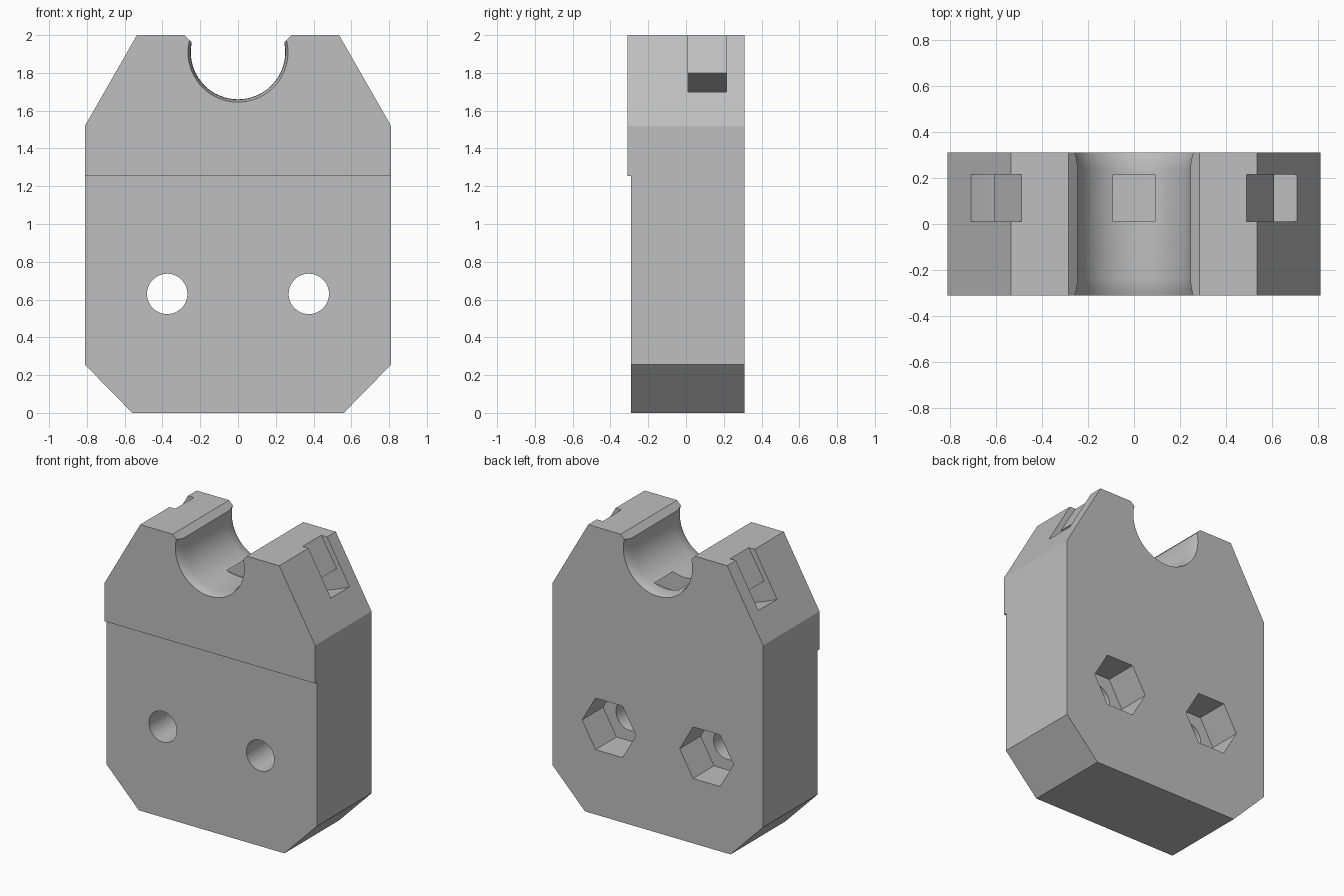
import bpy, bmesh
from math import sin, cos, pi, radians, asin

cube = bpy.data.objects.get("Cube")
if cube:
    bpy.data.objects.remove(cube, do_unlink=True)

grey = bpy.data.materials.new("light grey")
grey.use_nodes = True
colour = (0.52, 0.52, 0.52, 1)
grey.diffuse_color = colour
grey.node_tree.nodes["Principled BSDF"].inputs["Base Color"].default_value = colour


def loft(name, rings):
    """Closed solid through rings of (x, y, z) points with equal counts."""
    bm = bmesh.new()
    loops = [[bm.verts.new(p) for p in ring] for ring in rings]
    n = len(loops[0])
    for a, b in zip(loops, loops[1:]):
        for i in range(n):
            j = (i + 1) % n
            bm.faces.new((a[i], a[j], b[j], b[i]))
    bm.faces.new(loops[0])
    bm.faces.new(loops[-1])
    bmesh.ops.recalc_face_normals(bm, faces=bm.faces)
    mesh = bpy.data.meshes.new(name)
    bm.to_mesh(mesh)
    bm.free()
    mesh.materials.append(grey)
    obj = bpy.data.objects.new(name, mesh)
    bpy.context.collection.objects.link(obj)
    return obj


def prism(name, profile, y0, y1):
    """Extrude an (x, z) profile along y."""
    return loft(name, [[(x, y, z) for x, z in profile] for y in (y0, y1)])


def circle(cx, cz, r, n):
    return [(cx + r * cos(2 * pi * i / n), cz + r * sin(2 * pi * i / n)) for i in range(n)]


def arc(cz, r, half_angle, n):
    """Arc hanging below (0, cz), from -x to +x."""
    angles = [half_angle * (2 * i / n - 1) for i in range(n + 1)]
    return [(r * sin(a), cz - r * cos(a)) for a in angles]


# Main block with chamfered corners
right = [(0.56, 0), (0.81, 0.255), (0.81, 1.52), (0.535, 2)]
block = prism("clamp_block", right + [(-x, z) for x, z in reversed(right)], -0.31, 0.31)
cutters = []

# Shallow step across the lower front
cutters.append(prism("front_step_cutter", [(-1, -0.1), (1, -0.1), (1, 1.255), (-1, 1.255)], -0.5, -0.29))

# Cradle bore, flared softly at both ends
rings = []
ys = [-0.33, -0.31, -0.285, -0.26, -0.23]
radii = [0.267, 0.265, 0.257, 0.252, 0.25]
for y, r in list(zip(ys, radii)) + [(-y, r) for y, r in reversed(list(zip(ys, radii)))]:
    rings.append([(x, y, z) for x, z in circle(0, 1.91, r, 64)])
cutters.append(loft("bore_cutter", rings))

# Bevelled mouth of the bore
cutters.append(prism("mouth_cutter", [(-0.24, 1.955), (0.24, 1.955), (0.305, 2.02), (-0.305, 2.02)], -0.4, 0.4))

# Curved strap tunnel under the bore
centre, inner, outer = 3.23, 1.555, 1.687
tunnel = arc(centre, outer, asin(0.78 / outer), 32)
tunnel += reversed(arc(centre, inner, asin(0.72 / inner), 32))
cutters.append(prism("strap_tunnel_cutter", tunnel, 0.01, 0.215))

# Strap recesses on the sloped shoulders
for name, s in (("left", 1), ("right", -1)):
    recess = [(0.478, 2.02), (0.61, 1.797), (0.71, 1.698), (0.81, 1.7), (0.62, 2.02)]
    cutters.append(prism(name + "_strap_recess_cutter", [(s * x, z) for x, z in recess], 0.01, 0.215))

# Bolt holes with hexagonal nut pockets at the back
for name, x in (("left", 0.375), ("right", -0.375)):
    cutters.append(prism(name + "_bolt_cutter", circle(x, 0.63, 0.107, 48), -0.5, 0.5))
    cutters.append(prism(name + "_nut_cutter", circle(x, 0.63, 0.207, 6), 0.08, 0.5))

# Carve the block
for cutter in cutters:
    cutter.hide_render = True
    cutter.hide_set(True)
    mod = block.modifiers.new(cutter.name, "BOOLEAN")
    mod.operation = "DIFFERENCE"
    mod.solver = "EXACT"
    mod.object = cutter

bpy.ops.object.select_all(action="DESELECT")
block.select_set(True)
bpy.context.view_layer.objects.active = block
for mod in list(block.modifiers):
    bpy.ops.object.modifier_apply(modifier=mod.name)
for cutter in cutters:
    bpy.data.objects.remove(cutter, do_unlink=True)
bpy.ops.object.shade_smooth_by_angle(angle=radians(25))
